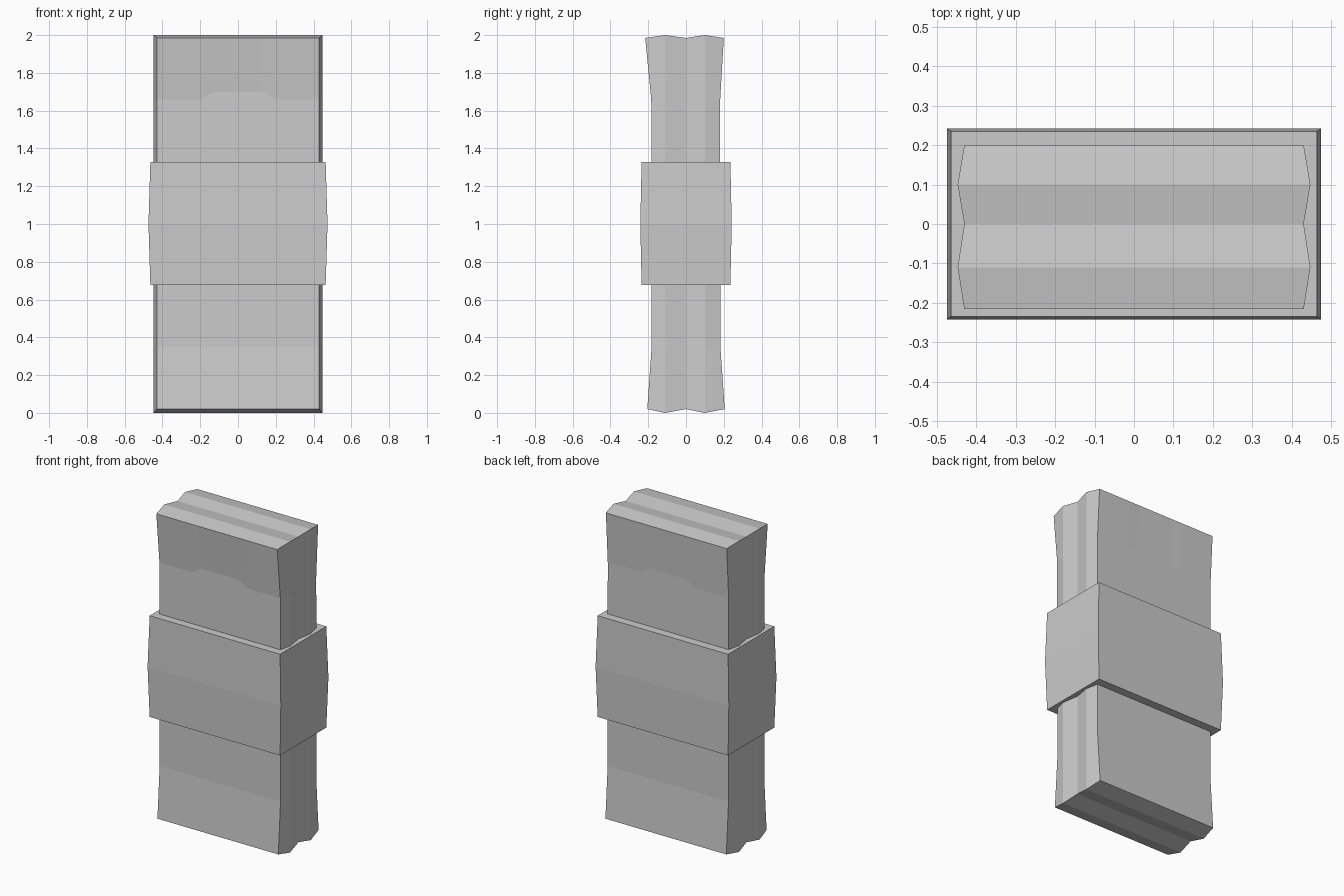
import bpy
import bmesh

cube = bpy.data.objects.get("Cube")
if cube:
    bpy.data.objects.remove(cube, do_unlink=True)

grey = bpy.data.materials.new("plain grey")
grey.use_nodes = True
color = (0.6, 0.6, 0.6, 1)
grey.diffuse_color = color
grey.node_tree.nodes["Principled BSDF"].inputs["Base Color"].default_value = color


def loft(name, rings, cap):
    """Join matching rings of points; cap(ring) lists the end faces."""
    bm = bmesh.new()
    loops = [[bm.verts.new(p) for p in ring] for ring in rings]
    n = len(loops[0])
    for low, high in zip(loops, loops[1:]):
        for i in range(n):
            j = (i + 1) % n
            bm.faces.new((low[i], low[j], high[j], high[i]))
    for ring in (loops[0], loops[-1]):
        for face in cap(ring):
            bm.faces.new(face)
    bmesh.ops.recalc_face_normals(bm, faces=bm.faces)
    mesh = bpy.data.meshes.new(name)
    bm.to_mesh(mesh)
    bm.free()
    mesh.materials.append(grey)
    obj = bpy.data.objects.new(name, mesh)
    bpy.context.collection.objects.link(obj)
    return obj


# Stack: flared ends, two ridges along each narrow side and end
EDGE, RIDGE = 0.43, 0.447
BREAKS = (-EDGE, -0.2, -0.13, 0.13, 0.2, EDGE)
SIDE = ((-0.11, RIDGE), (0.0, EDGE), (0.1, RIDGE))


def stack_ring(front, back, z, ridge=0.0, bulge=0.0):
    def face_z(x):
        return z + (bulge if abs(x) < 0.15 else 0)
    pts = [(x, front, face_z(x)) for x in BREAKS]
    right = [(x, y, z + (ridge if x == RIDGE else 0)) for y, x in SIDE]
    pts += right
    pts += [(x, back, face_z(x)) for x in reversed(BREAKS)]
    pts += [(-x, y, h) for x, y, h in reversed(right)]
    return pts


def stack_cap(r):
    # Ridged strips running across the end
    yield r[0:7] + [r[17]]
    yield [r[17], r[6], r[7], r[16]]
    yield [r[16], r[7], r[8], r[15]]
    yield [r[15]] + r[8:15]


loft("note_stack", [
    stack_ring(-0.205, 0.205, 0.02, ridge=-0.02),
    stack_ring(-0.182, 0.182, 0.35),
    stack_ring(-0.184, 0.181, 1.66, bulge=0.04),
    stack_ring(-0.216, 0.2, 1.985, ridge=0.015),
], stack_cap)


# Wrapping band: slightly bulged around its middle
def band_ring(x, y, z):
    return [(-x, -y, z), (x, -y, z), (x, y, z), (-x, y, z)]


loft("wrapping_band", [
    band_ring(0.464, 0.235, 0.677),
    band_ring(0.474, 0.242, 1.0),
    band_ring(0.464, 0.235, 1.328),
], lambda ring: [ring])
